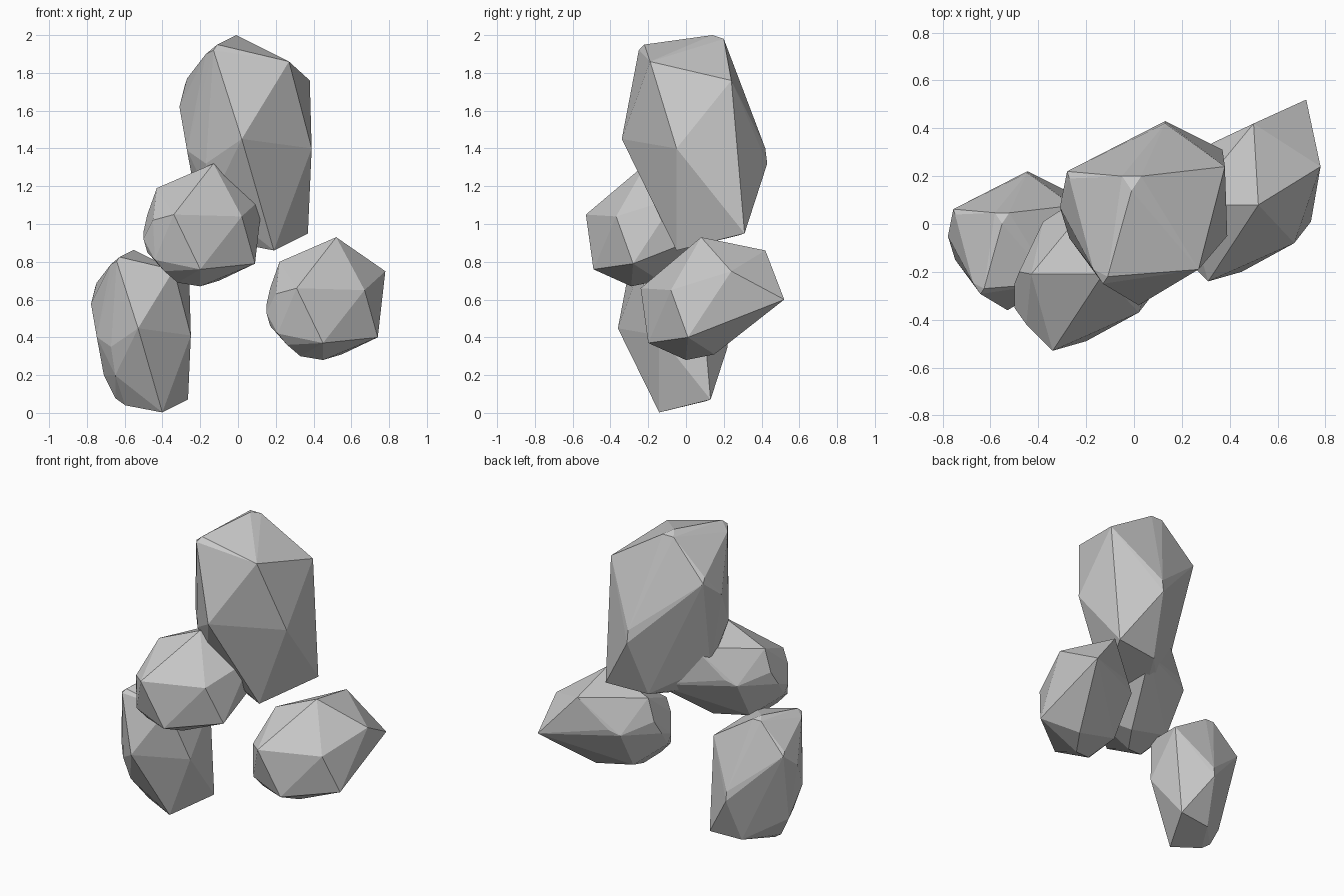
import bpy, bmesh, math
from mathutils import Vector

if "Cube" in bpy.data.objects:
    bpy.data.objects.remove(bpy.data.objects["Cube"])

# Corner points of the tall boulder
TALL = [
    (-.01, .14, 2.0), (-.05, .20, 1.98), (.03, .20, 1.98),
    (-.11, -.22, 1.95), (-.13, -.25, 1.92), (-.17, -.19, 1.90),
    (.27, -.19, 1.86), (.38, .24, 1.76), (.39, -.05, 1.40),
    (.37, .31, .95), (.19, -.05, .86), (.02, -.34, 1.45),
    (.13, .42, 1.40), (.13, .43, 1.32), (.08, .28, .94),
    (-.28, .22, 1.74), (-.27, .19, 1.77), (-.31, .07, 1.62),
    (-.27, -.06, 1.39), (-.14, -.12, 1.12), (-.22, .06, 1.12),
    (-.14, .05, .96), (-.07, .03, .91), (-.17, -.18, 1.32),
]

# Corner points of the round boulder
ROUND = [
    (.52, .08, .93), (.22, .08, .80), (.50, .42, .86), (.72, .52, .60),
    (.78, .24, .75), (.74, .01, .40), (.67, -.08, .65), (.31, -.24, .66),
    (.45, -.20, .37), (.45, .0, .28), (.55, .15, .31),
    (.33, .34, .66), (.27, .30, .62), (.17, .09, .66), (.15, .04, .57),
    (.15, -.06, .53), (.17, -.05, .46), (.21, -.14, .42), (.20, -.13, .63),
    (.26, -.11, .36), (.33, -.03, .30), (.28, .15, .37),
]


def boulder(name, points, scale=1.0, offset=(0, 0, 0)):
    """Faceted rock: convex hull of its corner points."""
    bm = bmesh.new()
    for p in points:
        bm.verts.new(Vector(p) * scale + Vector(offset))
    hull = bmesh.ops.convex_hull(bm, input=bm.verts)
    loose = {v for v in hull["geom_interior"] + hull["geom_unused"]
             if isinstance(v, bmesh.types.BMVert)}
    bmesh.ops.delete(bm, geom=list(loose), context='VERTS')
    bmesh.ops.dissolve_limit(bm, angle_limit=math.radians(3),
                             verts=bm.verts, edges=bm.edges)
    bmesh.ops.recalc_face_normals(bm, faces=bm.faces)
    mesh = bpy.data.meshes.new(name)
    bm.to_mesh(mesh)
    bm.free()
    obj = bpy.data.objects.new(name, mesh)
    bpy.context.collection.objects.link(obj)
    return obj


# Two tall boulders and two round boulders
boulder("tall_boulder_large", TALL)
boulder("tall_boulder_small", TALL, 0.755, (-.544, -.104, -.647))
boulder("round_boulder_right", ROUND)
boulder("round_boulder_middle", ROUND, 1.0, (-.65, -.29, .39))
